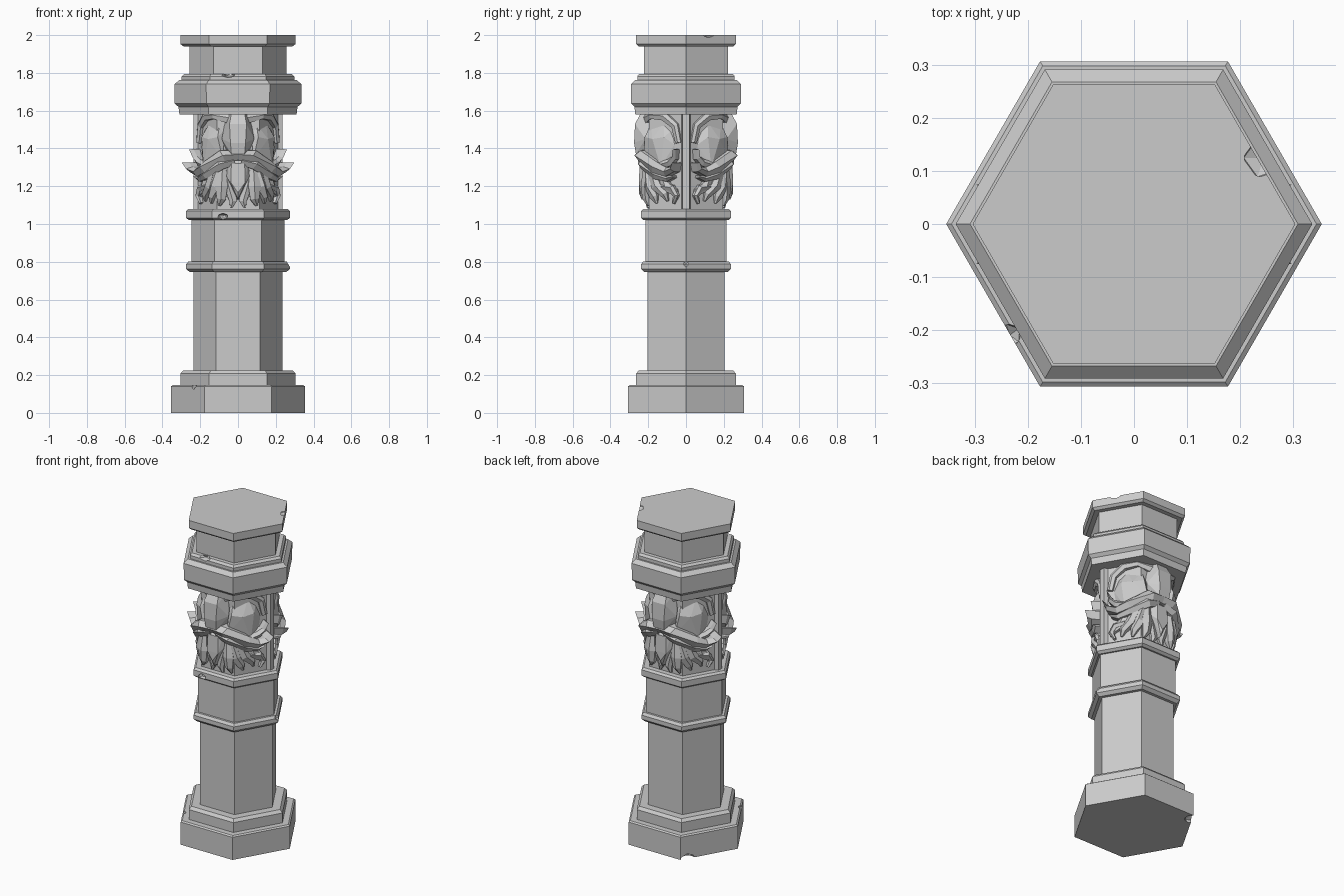
import bpy, bmesh, math
from mathutils import Vector

old = bpy.data.objects.get("Cube")
if old:
    bpy.data.objects.remove(old, do_unlink=True)

stone = bpy.data.materials.new("grey stone")
stone.use_nodes = True
GREY = (0.6, 0.6, 0.6, 1)
stone.diffuse_color = GREY
stone.node_tree.nodes["Principled BSDF"].inputs["Base Color"].default_value = GREY

CORE = 0.225                      # corner radius of the carved drum
APO = CORE * math.cos(math.pi / 6)


def finish(name, bm):
    bmesh.ops.recalc_face_normals(bm, faces=bm.faces)
    me = bpy.data.meshes.new(name)
    bm.to_mesh(me)
    bm.free()
    me.materials.append(stone)
    ob = bpy.data.objects.new(name, me)
    bpy.context.collection.objects.link(ob)
    return ob


def hexagon(name, profile):
    """Six-sided solid from (radius, height) pairs, corners on the x axis."""
    bm = bmesh.new()
    rings = [[bm.verts.new((r * math.cos(k * math.pi / 3), r * math.sin(k * math.pi / 3), z))
              for k in range(6)] for r, z in profile]
    for a, b in zip(rings, rings[1:]):
        for k in range(6):
            bm.faces.new((a[k], a[(k + 1) % 6], b[(k + 1) % 6], b[k]))
    bm.faces.new(rings[0])
    bm.faces.new(rings[-1])
    return finish(name, bm)


def wrap(s, z, out):
    """Point at distance s around the drum from the front centre, raised by out."""
    half = CORE / 2
    if s <= half:
        bend = min(1, max(0, (s - half + 0.03) / 0.03)) * math.pi / 6
        return Vector((s + out * math.sin(bend), -APO - out * math.cos(bend), z))
    d = s - half
    bend = math.pi / 6 * (1 + min(1, d / 0.03))
    return Vector((half + d * 0.5 + out * math.sin(bend),
                   -APO + d * 0.866 - out * math.cos(bend), z))


def mirrored(ob, x=True):
    m = ob.modifiers.new("mirror", 'MIRROR')
    m.use_axis = (x, True, False)
    m.use_mirror_merge = False


def hull(name, pts, both=False):
    """Faceted lump; both adds the points mirrored over the centre line."""
    bm = bmesh.new()
    for p in pts:
        v = wrap(*p)
        bm.verts.new(v)
        if both and v.x > 0:
            bm.verts.new((-v.x, v.y, v.z))
    res = bmesh.ops.convex_hull(bm, input=bm.verts)
    loose = {g for g in res["geom_interior"] if isinstance(g, bmesh.types.BMVert)}
    bmesh.ops.delete(bm, geom=list(loose), context='VERTS')
    bmesh.ops.dissolve_limit(bm, angle_limit=0.02, verts=bm.verts, edges=bm.edges)
    mirrored(finish(name, bm), not both)


def strand(name, path):
    """Ridged lock of hair along (around, height, half width, relief) points."""
    bm = bmesh.new()
    rings = []
    for i, (s, z, w, h) in enumerate(path):
        a, b = path[max(i - 1, 0)], path[min(i + 1, len(path) - 1)]
        t = Vector((b[0] - a[0], b[1] - a[1])).normalized()
        rings.append([bm.verts.new(wrap(s - t.y * w * k, z + t.x * w * k, o))
                      for k, o in ((1, -0.03), (0.9, h * 0.6), (0.1, h), (-0.9, h * 0.7), (-1, -0.03))])
    for a, b in zip(rings, rings[1:]):
        for k in range(5):
            n = (k + 1) % 5
            bm.faces.new((a[k], a[n], b[n], b[k]))
    bm.faces.new(rings[0])
    bm.faces.new(rings[-1])
    mirrored(finish(name, bm))


def chip(ob, spot, size, squash=1.0):
    """Knock a small faceted chip out of an edge."""
    bpy.ops.mesh.primitive_ico_sphere_add(subdivisions=1, radius=size, location=spot)
    cutter = bpy.context.object
    cutter.scale = (1, 1, squash)
    cutter.hide_render = True
    m = ob.modifiers.new("chip", 'BOOLEAN')
    m.operation, m.solver, m.object = 'DIFFERENCE', 'EXACT', cutter
    bpy.ops.object.select_all(action='DESELECT')
    bpy.context.view_layer.objects.active = ob
    ob.select_set(True)
    bpy.ops.object.modifier_apply(modifier=m.name)
    bpy.data.objects.remove(cutter, do_unlink=True)


# Column body
plinth = hexagon("plinth", [(0.355, 0), (0.355, 0.14), (0.345, 0.147), (0.28, 0.147)])
hexagon("plinth_step", [(0.305, 0.14), (0.305, 0.208), (0.288, 0.225)])
hexagon("lower_shaft", [(0.235, 0.2), (0.235, 0.77)])
lower_ring = hexagon("lower_ring", [(0.255, 0.745), (0.275, 0.762), (0.275, 0.787), (0.262, 0.802)])
hexagon("upper_shaft", [(0.247, 0.78), (0.247, 1.04)])
upper_ring = hexagon("upper_ring", [(0.258, 1.02), (0.275, 1.032), (0.275, 1.068), (0.262, 1.08)])
hexagon("carved_drum", [(CORE, 1.06), (CORE, 1.6)])
collar = hexagon("collar", [(0.31, 1.58), (0.315, 1.62), (0.335, 1.638), (0.337, 1.74), (0.31, 1.762)])
collar_lip = hexagon("collar_lip", [(0.298, 1.75), (0.298, 1.782), (0.285, 1.795)])
hexagon("neck", [(0.257, 1.78), (0.257, 1.96)])
cap = hexagon("cap", [(0.288, 1.94), (0.305, 1.953), (0.305, 2.0)])

# Weathered chips
chip(cap, (0.245, 0.125, 2.005), 0.042, 0.5)
chip(plinth, (-0.235, -0.21, 0.147), 0.024)
chip(plinth, (-0.2, 0.27, 0), 0.05, 0.6)
chip(lower_ring, (0.275, 0, 0.795), 0.022)
chip(upper_ring, (-0.08, -0.235, 1.04), 0.03, 0.6)
chip(collar_lip, (-0.05, -0.26, 1.79), 0.04, 0.4)

# Corner posts between the two faces
for side in (-1, 1):
    bm = bmesh.new()
    bmesh.ops.create_cube(bm, size=1)
    for v in bm.verts:
        y = v.co.y * (0.035 if v.co.x * side > 0 else 0.06)
        v.co = Vector((side * 0.213 + v.co.x * 0.045, y, 1.33 + v.co.z * 0.52))
    finish("left_post" if side > 0 else "right_post", bm)

# Nose, cheeks and brows
hull("nose", [(0.035, 1.585, 0.045), (0.06, 1.585, -0.02), (0.045, 1.53, 0.075), (0.075, 1.5, -0.01),
              (0.04, 1.43, 0.08), (0.085, 1.45, 0.02), (0.035, 1.37, 0.07), (0.05, 1.36, -0.02)], True)
hull("cheek", [(0.07, 1.5, -0.01), (0.1, 1.53, -0.01), (0.2, 1.54, -0.01), (0.25, 1.5, -0.01),
               (0.1, 1.46, 0.025), (0.15, 1.45, 0.032), (0.22, 1.46, 0.03), (0.08, 1.34, 0.03),
               (0.2, 1.3, 0.03), (0.27, 1.42, 0.005), (0.26, 1.3, -0.01)])
strand("brow", [(0.05, 1.56, 0.03, 0.03), (0.13, 1.575, 0.02, 0.022), (0.21, 1.57, 0.025, 0.03),
                (0.275, 1.52, 0.022, 0.022), (0.295, 1.43, 0.018, 0.018)])

# Moustache
strand("moustache_upper", [(0.0, 1.365, 0.03, 0.075), (0.08, 1.36, 0.034, 0.078), (0.17, 1.3, 0.034, 0.07),
                           (0.24, 1.275, 0.026, 0.07), (0.29, 1.29, 0.018, 0.085), (0.31, 1.325, 0.004, 0.1)])
strand("moustache_lower", [(0.02, 1.335, 0.025, 0.06), (0.09, 1.315, 0.03, 0.06), (0.17, 1.26, 0.026, 0.055),
                           (0.24, 1.24, 0.018, 0.05), (0.28, 1.25, 0.006, 0.05)])
strand("whisker_curl", [(0.19, 1.31, 0.02, 0.045), (0.25, 1.325, 0.022, 0.045),
                        (0.28, 1.35, 0.016, 0.05), (0.295, 1.395, 0.004, 0.065)])

# Lip and pointed chin tuft
hull("chin_tuft", [(0.055, 1.34, 0.03), (0.06, 1.25, 0.025), (0.0, 1.13, 0.04), (0.035, 1.32, 0.05),
                   (0.038, 1.22, 0.055), (0.0, 1.165, 0.055), (0.06, 1.3, -0.02), (0.0, 1.12, -0.02)], True)

# Beard locks fanning down and outward
for i, (foot, top, relief) in enumerate([(0.025, 0.065, 0.028), (0.085, 0.08, 0.045), (0.15, 0.1, 0.035),
                                         (0.215, 0.13, 0.04), (0.275, 0.18, 0.03)]):
    low = 1.085 + 0.012 * i
    mid = top + (foot - top) * 0.45
    strand("beard_lock_%d" % (i + 1), [(top, 1.3, 0.018, relief * 0.7), (mid, 1.2, 0.03, relief),
                                       (foot, low + 0.035, 0.022, relief * 0.8), (foot + 0.012, low, 0.006, 0.012)])
strand("beard_curl", [(0.2, 1.2, 0.016, 0.03), (0.26, 1.19, 0.02, 0.035),
                      (0.285, 1.15, 0.016, 0.03), (0.265, 1.11, 0.008, 0.02)])
